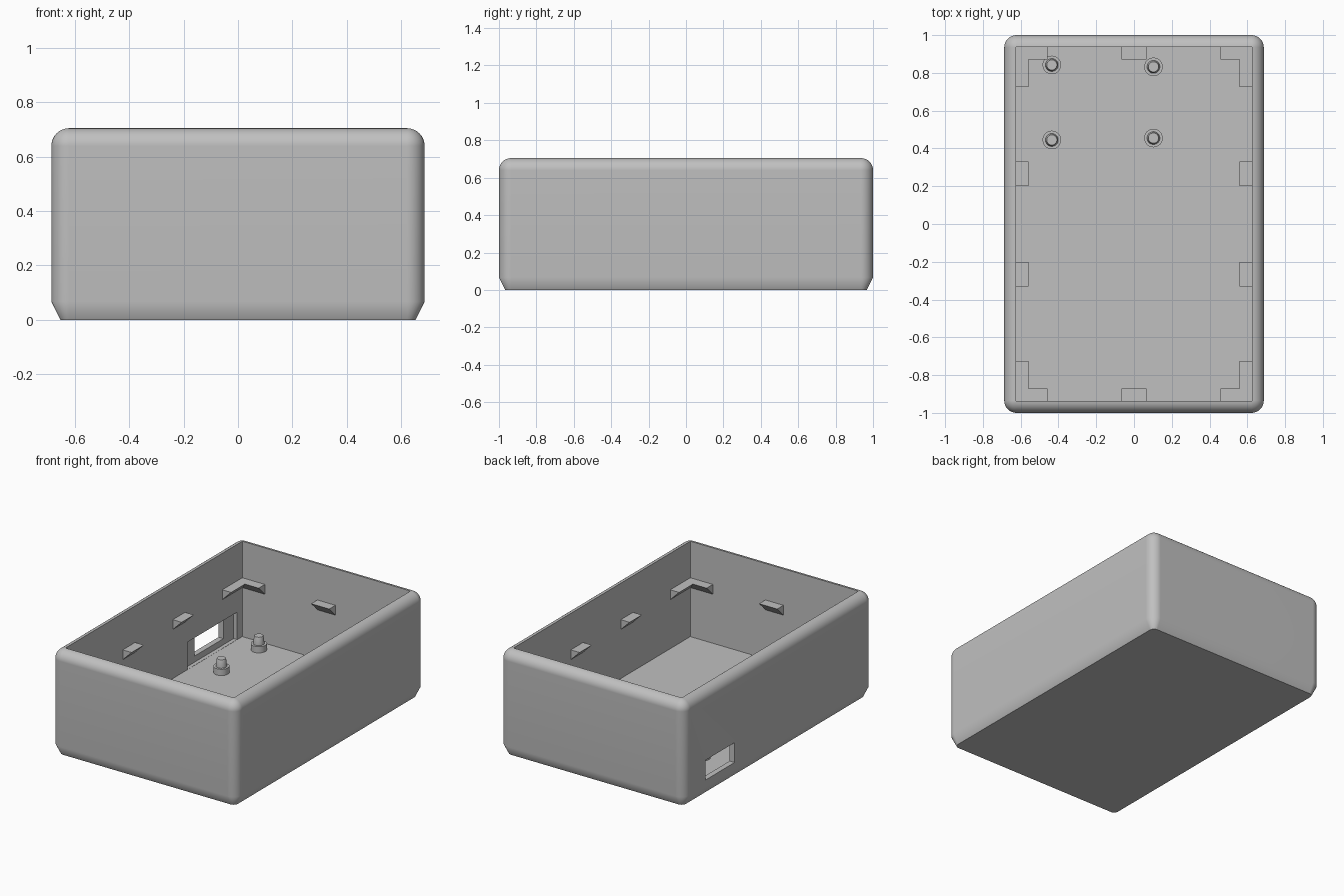
import bpy, bmesh, math
from mathutils import Vector

default = bpy.data.objects.get("Cube")
if default:
    bpy.data.objects.remove(default, do_unlink=True)

HX, HY, H = 0.687, 1.0, 0.705      # outer half sizes and height
WALL, FLOOR, R = 0.0625, 0.065, 0.065
IX, IY = HX - WALL, HY - WALL      # cavity half sizes

grey = bpy.data.materials.new("light_grey_plastic")
grey.use_nodes = True
grey.diffuse_color = (0.527, 0.527, 0.527, 1)
grey.node_tree.nodes["Principled BSDF"].inputs["Base Color"].default_value = grey.diffuse_color


def make_object(name, bm, smooth=False):
    bmesh.ops.recalc_face_normals(bm, faces=bm.faces)
    mesh = bpy.data.meshes.new(name)
    bm.to_mesh(mesh)
    bm.free()
    obj = bpy.data.objects.new(name, mesh)
    bpy.context.collection.objects.link(obj)
    mesh.materials.append(grey)
    if smooth:
        smooth_object(obj)
    return obj


def activate(obj):
    bpy.ops.object.select_all(action='DESELECT')
    obj.select_set(True)
    bpy.context.view_layer.objects.active = obj


def smooth_object(obj):
    activate(obj)
    bpy.ops.object.shade_smooth_by_angle(angle=math.radians(35))


def loft(rings, closed_caps=True):
    """Skin a list of point rings and cap both ends."""
    bm = bmesh.new()
    loops = [[bm.verts.new(p) for p in ring] for ring in rings]
    n = len(loops[0])
    for a, b in zip(loops, loops[1:]):
        for i in range(n):
            j = (i + 1) % n
            bm.faces.new((a[i], a[j], b[j], b[i]))
    if closed_caps:
        bm.faces.new(loops[0])
        bm.faces.new(loops[-1])
    return bm


def rounded_rectangle(inset, z, steps=8):
    """Outline inset from the outer wall, with matching corner radius."""
    r = R - inset
    points = []
    for quarter, (sx, sy) in enumerate([(1, 1), (-1, 1), (-1, -1), (1, -1)]):
        for k in range(steps + 1):
            a = math.pi / 2 * (quarter + k / steps)
            points.append((sx * (HX - R) + r * math.cos(a),
                           sy * (HY - R) + r * math.sin(a), z))
    return points


def box(name, low, high):
    bm = bmesh.new()
    bmesh.ops.create_cube(bm, size=1)
    low, high = Vector(low), Vector(high)
    for v in bm.verts:
        v.co = (low + high) / 2 + v.co * (high - low)
    return make_object(name, bm)


# Open case: chamfered foot, rounded rim, thin walls and floor
rings = [rounded_rectangle(0.033, 0), rounded_rectangle(0, 0.067)]
for k in range(9):
    a = math.radians(88) * k / 8
    rings.append(rounded_rectangle(R * (1 - math.cos(a)), H - R + R * math.sin(a)))
rings += [rounded_rectangle(WALL, H), rounded_rectangle(WALL, FLOOR)]
case = make_object("case", loft(rings))

# Port opening, with a thinned patch of wall behind it
cutters = [
    box("port_recess_cutter", (-0.65, 0.357, FLOOR + 0.001), (-0.58, 0.883, 0.25)),
    box("port_window_cutter", (-0.75, 0.466, 0.107), (-0.60, 0.774, 0.24)),
]
activate(case)
for cutter in cutters:
    mod = case.modifiers.new("cut", 'BOOLEAN')
    mod.operation = 'DIFFERENCE'
    mod.solver = 'EXACT'
    mod.object = cutter
    bpy.ops.object.modifier_apply(modifier=mod.name)
    bpy.data.objects.remove(cutter, do_unlink=True)
smooth_object(case)
weighted = case.modifiers.new("even_shading", 'WEIGHTED_NORMAL')
weighted.keep_sharp = True


# Lid ledges: flat on top, sloping back to the wall below
def ledge(name, wall_point, inward, along, start, end):
    depth, top = 0.066, 0.46
    inward, along, base = Vector(inward), Vector(along), Vector(wall_point)
    profile = [(-0.005, top), (depth, top), (0, top - depth), (-0.005, top - depth)]
    rings = [[base + inward * d + along * t + Vector((0, 0, z)) for d, z in profile]
             for t in (start, end)]
    return make_object(name, loft(rings))


for sx, side in ((1, "left"), (-1, "right")):
    for sy, end in ((1, "back"), (-1, "front")):
        ledge(f"{side}_{end}_side_ledge", (sx * IX, 0, 0), (-sx, 0, 0), (0, sy, 0), 0.2, 0.33)
        ledge(f"{side}_{end}_corner_ledge_long", (sx * IX, 0, 0), (-sx, 0, 0), (0, sy, 0), 0.725, IY)
        ledge(f"{side}_{end}_corner_ledge_short", (0, sy * IY, 0), (0, -sy, 0), (sx, 0, 0), 0.457, IX)
for sy, end in ((1, "back"), (-1, "front")):
    ledge(f"{end}_middle_ledge", (0, sy * IY, 0), (0, -sy, 0), (1, 0, 0), -0.067, 0.067)


# Stepped posts that hold the circuit board
def post(name, x, y, sides=32):
    profile = [(0.049, FLOOR - 0.01), (0.049, 0.107), (0.034, 0.107),
               (0.034, 0.112), (0.029, 0.155), (0.027, 0.16)]
    rings = [[(x + r * math.cos(math.tau * i / sides),
               y + r * math.sin(math.tau * i / sides), z) for i in range(sides)]
             for r, z in profile]
    make_object(name, loft(rings), smooth=True)


post("right_back_post", -0.435, 0.842)
post("right_front_post", -0.435, 0.445)
post("left_back_post", 0.103, 0.832)
post("left_front_post", 0.103, 0.455)
